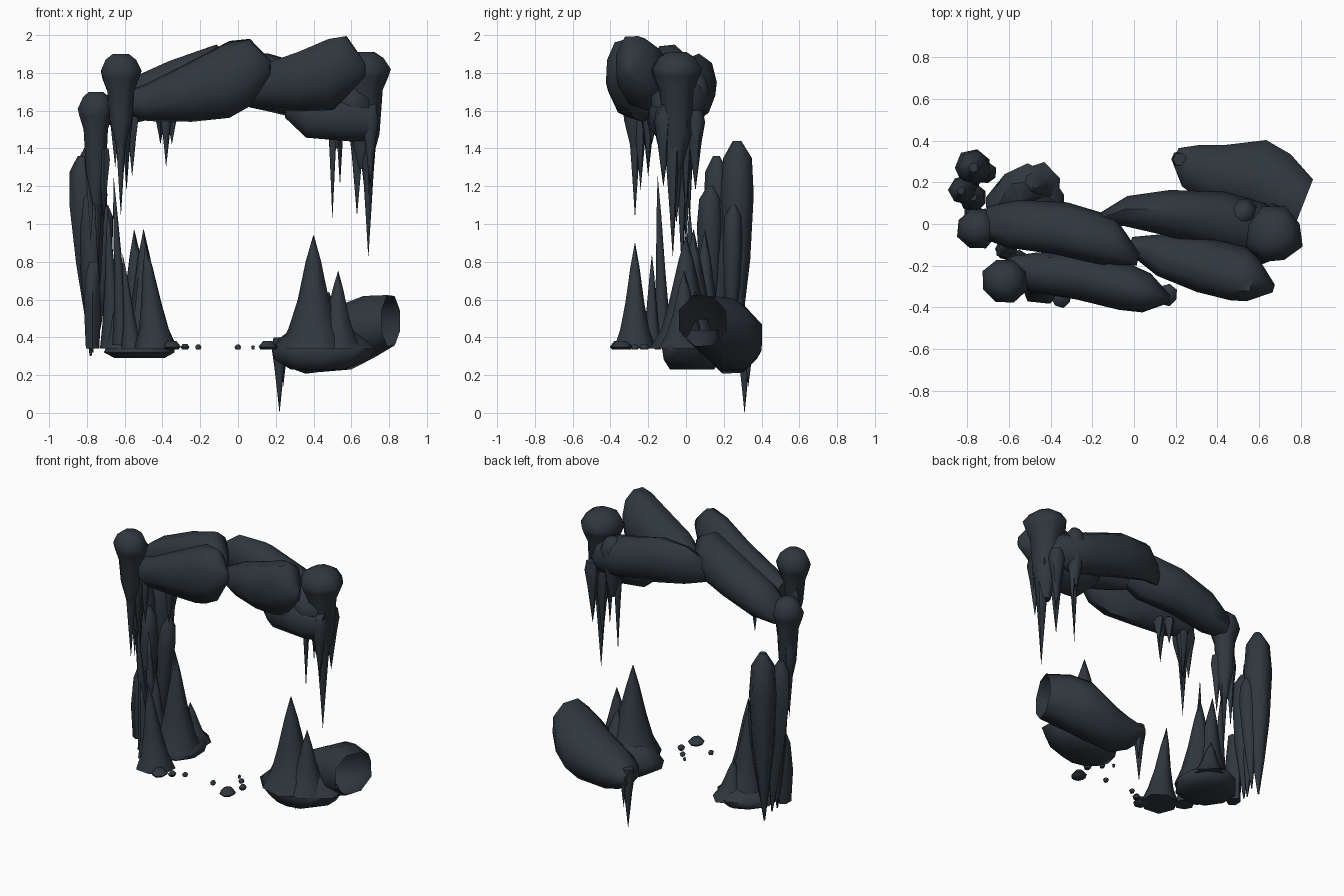
import bpy
import bmesh
import math
import random
from mathutils import Vector

random.seed(4)
if "Cube" in bpy.data.objects:
    bpy.data.objects.remove(bpy.data.objects["Cube"])

# Single slate colour
SLATE = (0.028, 0.039, 0.049, 1)
slate = bpy.data.materials.new("dark_slate")
slate.use_nodes = True
slate.diffuse_color = SLATE
shader = slate.node_tree.nodes["Principled BSDF"]
shader.inputs["Base Color"].default_value = SLATE
shader.inputs["Roughness"].default_value = 0.9
parts = []


def loft(name, stations, sides=8, rough=0.06, open_end=False):
    """Skin elliptical rings (x, y, z, side radius, up radius) along a path."""
    axis = Vector(stations[-1][:3]) - Vector(stations[0][:3])
    axis.normalize()
    if abs(axis.z) > 0.85:
        side, up = Vector((1, 0, 0)), Vector((0, 1, 0))
    else:
        side = axis.cross(Vector((0, 0, 1))).normalized()
        up = Vector((0, 0, 1))
    bumps = [1 + random.uniform(-rough, rough) for _ in range(sides)]
    bm = bmesh.new()
    rings = []
    for x, y, z, wide, tall in stations:
        ring = []
        for k in range(sides):
            a = math.tau * (k + 0.5) / sides
            b = bumps[k] + random.uniform(-rough, rough) / 2
            offset = side * (math.cos(a) * wide * b) + up * (math.sin(a) * tall * b)
            ring.append(bm.verts.new(Vector((x, y, z)) + offset))
        rings.append(ring)
    for low, high in zip(rings, rings[1:]):
        for k in range(sides):
            n = (k + 1) % sides
            bm.faces.new((low[k], low[n], high[n], high[k]))
    bm.faces.new(rings[0])
    if not open_end:
        bm.faces.new(rings[-1])
    bmesh.ops.remove_doubles(bm, verts=bm.verts, dist=0.0015)
    bmesh.ops.recalc_face_normals(bm, faces=bm.faces)
    mesh = bpy.data.meshes.new(name)
    bm.to_mesh(mesh)
    bm.free()
    mesh.materials.append(slate)
    obj = bpy.data.objects.new(name, mesh)
    bpy.context.collection.objects.link(obj)
    parts.append(obj)


FLARED = ((0, 1), (.18, .7), (.43, .46), (.77, .22), (1, .01))
SLIM = ((0, .8), (.15, 1), (.4, .65), (.7, .33), (1, .02))


def spike(name, x, y, start, tip, radius, profile=FLARED, lean=(0, 0), sides=7):
    """Tapering spike, upward or downward depending on start and tip."""
    loft(name, [(x + lean[0] * t, y + lean[1] * t, start + (tip - start) * t,
                 radius * r, radius * r) for t, r in profile], sides)


def hanging_pillar(name, x, y, top, radius, neck, drop, prongs):
    """Domed head narrowing to a neck that splits into icicle prongs."""
    rows = ((0, .4), (.03, .75), (.09, 1), (.13, .9), (.2, neck),
            (drop * .7, neck * .85), (drop, neck * .3))
    loft(name + "_head", [(x, y, top - d, radius * r, radius * r) for d, r in rows])
    for i, (dx, dy, tip) in enumerate(prongs):
        spike(f"{name}_prong_{i}", x + dx, y + dy, top - drop * .5, tip,
              radius * .36, SLIM, sides=6)


# Arch boulders
loft("front_right_boulder", [
    (-.6, -.2, 1.64, .05, .06), (-.48, -.23, 1.65, .1, .1),
    (-.25, -.25, 1.71, .12, .16), (-.05, -.3, 1.77, .12, .2),
    (.06, -.33, 1.81, .1, .18), (.17, -.36, 1.83, .02, .04)], 9)
loft("front_left_boulder", [
    (-.02, -.1, 1.7, .04, .06), (.14, -.15, 1.73, .11, .12),
    (.34, -.2, 1.76, .14, .17), (.5, -.24, 1.8, .14, .2),
    (.57, -.27, 1.84, .11, .17), (.67, -.31, 1.82, .02, .04)], 9)
loft("rear_right_boulder", [
    (-.72, .01, 1.59, .08, .07), (-.58, .0, 1.65, .12, .13),
    (-.35, -.02, 1.73, .13, .15), (-.12, -.08, 1.79, .12, .17),
    (.02, -.17, 1.81, .03, .05)], 9)
loft("rear_left_boulder", [
    (-.17, .02, 1.74, .03, .07), (-.04, .06, 1.77, .07, .13),
    (.16, .05, 1.75, .11, .15), (.42, .01, 1.68, .14, .14),
    (.62, -.05, 1.63, .14, .13), (.7, -.07, 1.61, .08, .1)], 9)
loft("under_left_boulder", [
    (.25, -.08, 1.62, .05, .06), (.36, -.1, 1.58, .1, .13),
    (.6, -.09, 1.56, .11, .13), (.73, -.07, 1.55, .08, .11)], 8)

# Hanging pillars at the arch ends
hanging_pillar("front_right_pillar", -.62, -.27, 1.9, .11, .66, .5,
               ((0, 0, 1.04), (.03, .03, 1.18), (-.03, .02, 1.3)))
hanging_pillar("rear_right_pillar", -.75, -.02, 1.7, .1, .68, .6,
               ((.01, 0, .72), (-.03, .02, .9), (.04, -.03, 1.0)))
hanging_pillar("left_pillar", .67, -.05, 1.91, .14, .7, .62,
               ((.02, -.02, .83), (-.04, .05, 1.05), (.0, .1, 1.18), (.03, -.07, 1.2)))
hanging_pillar("rear_left_pillar", .52, .05, 1.8, .075, .7, .4,
               ((-.02, -.03, 1.02), (.02, .0, 1.2)))

# Loose icicles under the arch
for i, (x, y, start, tip) in enumerate((
        (-.38, -.2, 1.62, 1.3), (-.35, -.18, 1.6, 1.42),
        (-.41, -.15, 1.6, 1.42), (-.56, -.2, 1.6, 1.25))):
    spike(f"icicle_{i}", x, y, start, tip, .035, SLIM, sides=6)


def crystal(name, x, y, top, bottom, radius, lean):
    """Column widest near its top and thinning towards the ground."""
    rows = ((0, .25), (.08, .85), (.25, 1), (.55, .8), (.8, .42), (1, .06))
    loft(name, [(x + lean * t, y + lean * t * .2, top + (bottom - top) * t,
                 radius * r, radius * r) for t, r in rows], 7)


# Rear wall of columns
crystal("tall_column", -.77, .27, 1.44, .3, .088, -.01)
crystal("outer_column", -.83, .16, 1.36, .32, .072, .06)
crystal("middle_column", -.77, .13, 1.2, .33, .07, -.01)
crystal("inner_column", -.7, .25, 1.1, .34, .055, -.05)
loft("wall_block", [
    (-.77, .04, .34, .04, .05), (-.77, .04, .55, .05, .06),
    (-.77, .05, .74, .04, .05), (-.76, .05, .8, .03, .03)], 6)

# Right stalagmite cluster
loft("right_base", [
    (-.52, .07, .29, .14, .14), (-.52, .07, .32, .2, .19),
    (-.51, .08, .36, .19, .2), (-.51, .08, .42, .1, .12)], 10)
for i, (x, y, tip, radius, lean) in enumerate((
        (-.48, .04, .97, .16, -.02), (-.52, .1, .97, .14, -.03), (-.62, .0, .83, .1, .0),
        (-.46, .17, .6, .12, -.02), (-.66, .02, 1.1, .07, -.03),
        (-.43, -.27, .9, .12, -.06), (-.56, -.18, .84, .06, -.05))):
    spike(f"right_stalagmite_{i}", x, y, .34, tip, radius, lean=(lean, 0))
spike("tall_stalagmite", -.61, -.12, .36, 1.26, .055, lean=(-.05, -.03))

# Left hollow rock slab with its stalagmites
loft("left_slab", [
    (.2, .33, .34, .04, .04), (.27, .28, .33, .11, .09), (.38, .25, .34, .15, .14),
    (.57, .24, .4, .19, .18), (.69, .18, .45, .18, .17),
    (.81, .09, .49, .14, .14)], 8, open_end=True)
loft("left_base", [
    (.43, .03, .23, .15, .12), (.45, .03, .28, .26, .15),
    (.46, .03, .34, .29, .16), (.45, .04, .44, .17, .13)], 10)
for x, y, tip, radius in ((.4, .0, .94, .19), (.53, -.01, .75, .14), (.48, .05, .64, .16)):
    spike("left_stalagmite", x, y, .34, tip, radius)
spike("slab_icicle", .22, .31, .4, .0, .04, SLIM)
spike("slab_small_icicle", .24, .33, .36, .14, .025, SLIM)

# Scattered pebbles
for x, y, size in ((.16, -.34, .05), (-.35, -.35, .05), (-.28, -.31, .025), (-.21, -.27, .018),
                   (.0, -.27, .018), (.08, -.1, .01), (.19, -.22, .025), (.13, -.15, .018)):
    loft("pebble", [(x, y, .335, size * .7, size * .8), (x, y, .35, size, size * 1.1),
                    (x, y, .35 + size * .6, size * .5, size * .6)], 7)

# Smooth the rock while keeping hard breaks
bpy.ops.object.select_all(action="DESELECT")
for part in parts:
    part.select_set(True)
bpy.context.view_layer.objects.active = parts[0]
bpy.ops.object.shade_smooth_by_angle(angle=math.radians(60))
